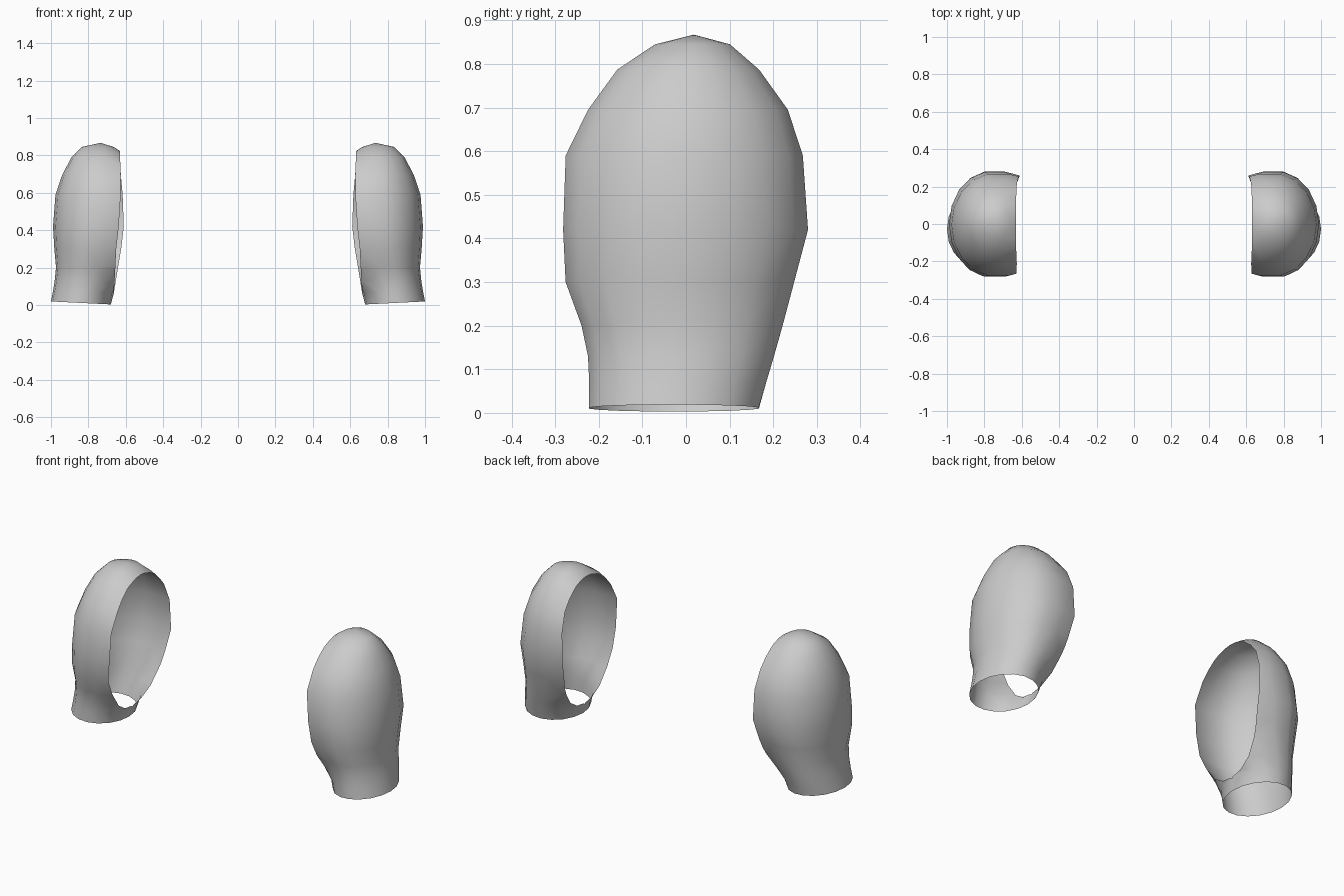
import bpy, bmesh, math

if "Cube" in bpy.data.objects:
    bpy.data.objects.remove(bpy.data.objects["Cube"])

SIDES = 18
# Horizontal sections: z, front y, back y, centre x, outer x, inner x
LEVELS = [
    (0.00, -0.225, 0.170, 0.84, 1.000, 0.680),
    (0.07, -0.225, 0.187, 0.83, 0.990, 0.662),
    (0.13, -0.228, 0.205, 0.82, 0.980, 0.600),
    (0.20, -0.243, 0.225, 0.80, 0.973, 0.520),
    (0.30, -0.280, 0.252, 0.78, 0.982, 0.420),
    (0.42, -0.286, 0.284, 0.76, 0.989, 0.360),
    (0.59, -0.280, 0.272, 0.74, 0.976, 0.340),
    (0.695, -0.228, 0.237, 0.74, 0.940, 0.440),
    (0.787, -0.160, 0.170, 0.74, 0.892, 0.575),
    (0.845, -0.072, 0.102, 0.735, 0.835, 0.665),
]
APEX = (0.735, 0.018, 0.867)
# Inner rim position: z, x
RIM = [(0, 0.67), (0.07, 0.663), (0.30, 0.637), (0.42, 0.624),
       (0.59, 0.622), (0.82, 0.632), (1, 0.64)]


def rim_x(y, z):
    z = min(max(z, 0), 0.999)
    for (z0, x0), (z1, x1) in zip(RIM, RIM[1:]):
        if z <= z1:
            lean = 0.055 * y * min(1, z / 0.3) * max(0, 1 - max(0, z - 0.4) / 0.3)
            return x0 + (x1 - x0) * (z - z0) / (z1 - z0) - lean


def section(bm, z, y0, y1, cx, xo, xi):
    verts = []
    cy, ry = (y0 + y1) / 2, (y1 - y0) / 2
    for i in range(SIDES):
        a = 2 * math.pi * i / SIDES
        c = math.cos(a)
        x = cx + c * ((xo - cx) if c > 0 else (cx - xi))
        lift = 0.003 + 0.016 * (x - 0.68) / 0.32 if z == 0 else 0
        verts.append(bm.verts.new((x, cy + ry * math.sin(a), z + lift)))
    return verts


def shoulder_shell(name, side):
    bm = bmesh.new()
    rings = [section(bm, *lv) for lv in LEVELS]
    # Skin the sections and close the crown
    for a, b in zip(rings, rings[1:]):
        for i in range(SIDES):
            j = (i + 1) % SIDES
            bm.faces.new((a[i], a[j], b[j], b[i]))
    tip = bm.verts.new(APEX)
    for i in range(SIDES):
        bm.faces.new((rings[-1][i], rings[-1][(i + 1) % SIDES], tip))
    # Open the inner side along the curved rim
    for v in bm.verts:
        v.co.x -= rim_x(v.co.y, v.co.z)
    bmesh.ops.bisect_plane(bm, geom=bm.verts[:] + bm.edges[:] + bm.faces[:],
                           dist=1e-5, plane_co=(0, 0, 0), plane_no=(1, 0, 0),
                           clear_inner=True)
    for v in bm.verts:
        v.co.x = side * (v.co.x + rim_x(v.co.y, v.co.z))
    if side < 0:
        bmesh.ops.reverse_faces(bm, faces=bm.faces[:])
    for f in bm.faces:
        f.smooth = True
    me = bpy.data.meshes.new(name)
    bm.to_mesh(me)
    bm.free()
    ob = bpy.data.objects.new(name, me)
    bpy.context.collection.objects.link(ob)


# Mirrored pair of open shoulder shells
shoulder_shell("right_shoulder_shell", 1)
shoulder_shell("left_shoulder_shell", -1)
